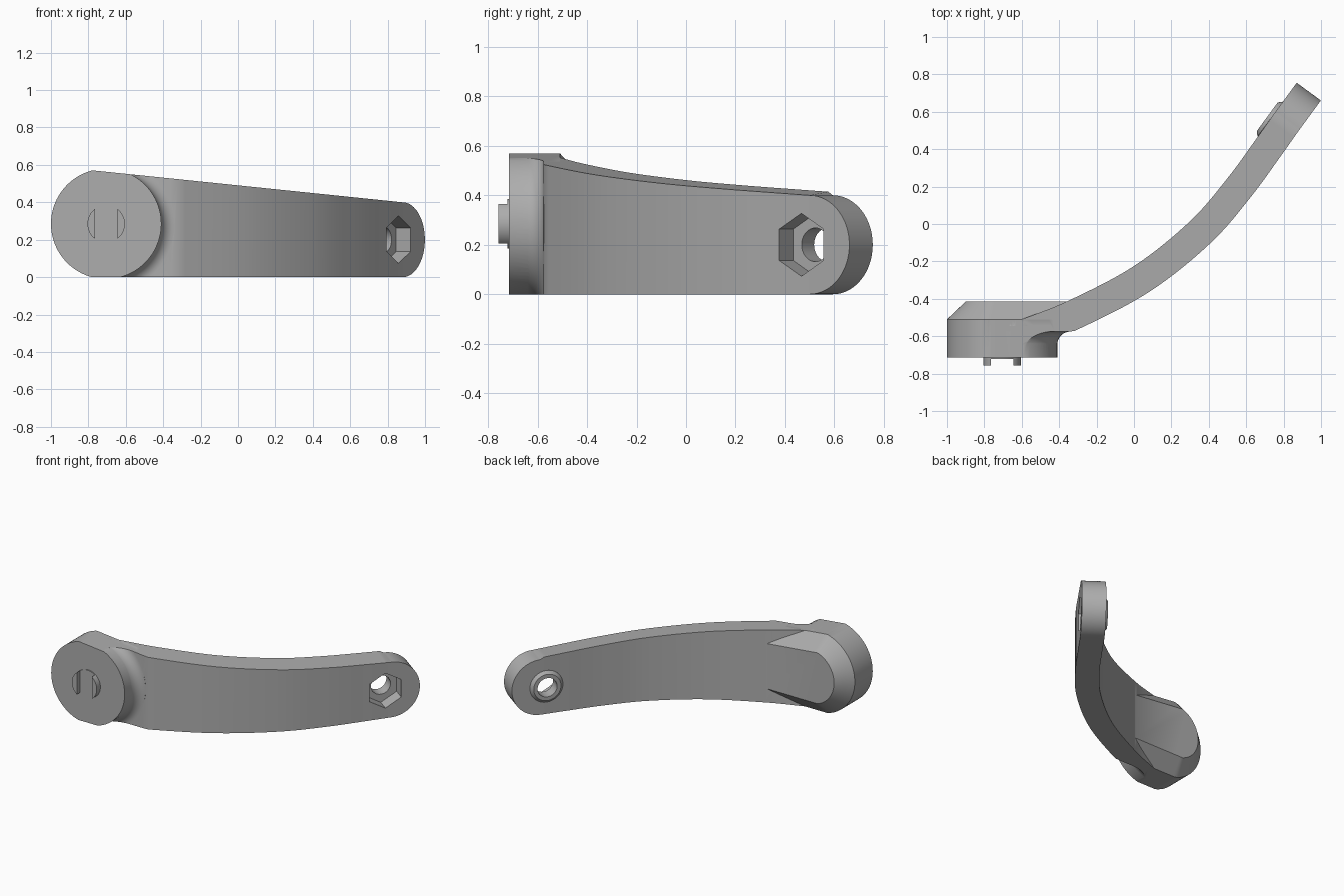
import bpy, bmesh
from math import sin, cos, pi, sqrt, acos
from mathutils import Vector

cube = bpy.data.objects.get("Cube")
if cube:
    bpy.data.objects.remove(cube, do_unlink=True)

grey = bpy.data.materials.new("plain grey")
grey.use_nodes = True
COLOR = (0.42, 0.42, 0.42, 1)
grey.diffuse_color = COLOR
grey.node_tree.nodes["Principled BSDF"].inputs["Base Color"].default_value = COLOR

HUB = Vector((-0.705, -0.715, 0.285))
HUB_R = 0.295
THICK = 0.16
FRONT_Y = -0.575
TIP = Vector((0.87, 0.755))          # back corner of the arm's end
ALONG = Vector((0.59, 0.807))        # direction of the arm's end
OUT = Vector((0.807, -0.59))         # front normal of the arm's end
TIP_R = 0.2


def top_z(x):
    """Height of the sloping upper edge."""
    return 0.40 - 0.103 * (x - 0.88)


def fit(p, inset=0.0):
    """Keep a point between the flat underside and the sloping top."""
    return Vector((p[0], p[1], min(max(p[2], inset), top_z(p[0]) - inset)))


def loft(name, rings, clip=False):
    """Skin a row of equal closed rings and cap both ends."""
    bm = bmesh.new()
    rows = [[bm.verts.new(p) for p in ring] for ring in rings]
    for a, b in zip(rows, rows[1:]):
        for i in range(len(a)):
            j = (i + 1) % len(a)
            bm.faces.new((a[i], a[j], b[j], b[i]))
    bm.faces.new(rows[0])
    bm.faces.new(rows[-1])
    if clip:
        for co, no in (((0, 0, 0), (0, 0, -1)), ((0, 0, top_z(0)), (0.103, 0, 1))):
            geom = bm.verts[:] + bm.edges[:] + bm.faces[:]
            bmesh.ops.bisect_plane(bm, geom=geom, plane_co=co, plane_no=no, clear_outer=True)
            bmesh.ops.holes_fill(bm, edges=[e for e in bm.edges if e.is_boundary])
    bmesh.ops.recalc_face_normals(bm, faces=bm.faces[:])
    mesh = bpy.data.meshes.new(name)
    bm.to_mesh(mesh)
    bm.free()
    mesh.materials.append(grey)
    ob = bpy.data.objects.new(name, mesh)
    bpy.context.collection.objects.link(ob)
    return ob


def turned(name, centre, axis, profile, n, phase=0.0, fitted=False):
    """Rings of (offset along a level axis, radius)."""
    ax = Vector((axis[0], axis[1], 0))
    u = Vector((-axis[1], axis[0], 0))
    rings = []
    for off, r in profile:
        ring = []
        for i in range(n):
            t = phase + 2 * pi * i / n
            p = centre + ax * off + u * (r * cos(t)) + Vector((0, 0, r * sin(t)))
            ring.append(fit(p) if fitted else p)
        rings.append(ring)
    return loft(name, rings)


def combine(target, other, operation):
    mod = target.modifiers.new("join", 'BOOLEAN')
    mod.operation = operation
    mod.solver = 'EXACT'
    mod.object = other
    bpy.context.view_layer.objects.active = target
    bpy.ops.object.modifier_apply(modifier=mod.name)
    bpy.data.objects.remove(other, do_unlink=True)


# Curved arm: smooth path of the back face, then the rounded end
root = Vector((-0.6, -0.51))
ctrl = [root * 2 - Vector((-0.35, -0.41)), root] + [Vector(p) for p in (
    (-0.35, -0.41), (0, -0.225), (0.3, 0.015), (0.5, 0.245), (0.65, 0.45))]
ctrl += [TIP - ALONG * TIP_R, TIP]
path = []
for a, b, c, d in zip(ctrl, ctrl[1:], ctrl[2:], ctrl[3:]):
    for i in range(8):
        t = i / 8
        path.append(0.5 * (2 * b + (c - a) * t + (2 * a - 5 * b + 4 * c - d) * t ** 2
                           + (3 * b - a - 3 * c + d) * t ** 3))


def section(back, front, half=None):
    ring = []
    for p in (back, front):
        lo, hi = (0, top_z(p.x)) if half is None else (TIP_R - half, TIP_R + half)
        pair = [(p.x, p.y, lo), (p.x, p.y, min(hi, top_z(p.x)))]
        ring += pair if p is back else pair[::-1]
    return ring


rings = [section(Vector((-0.7, -0.515)), Vector((-0.7, FRONT_Y)))]
for i, p in enumerate(path):
    tangent = (path[min(i + 1, len(path) - 1)] - path[max(i - 1, 0)]).normalized()
    front = p + Vector((tangent.y, -tangent.x)) * THICK
    front.y = max(front.y, FRONT_Y)
    rings.append(section(p, front))
for i in range(25):
    a = pi / 2 * i / 24
    p = TIP - ALONG * TIP_R * (1 - sin(a))
    rings.append(section(p, p + OUT * THICK, max(TIP_R * cos(a), 0.002)))
arm = loft("curved_arm", rings)

# Round hub, trimmed flat above and below
combine(arm, turned("hub", HUB, (0, -1), [(0, HUB_R), (-0.205, HUB_R)], 96, fitted=True), 'UNION')

# Fillet where the hub meets the front of the arm
R = 0.07
profile = [(0.2, FRONT_Y + 0.03), (0.2, FRONT_Y - R), (HUB_R - 0.001, FRONT_Y - R)]
profile += [(HUB_R + R - R * cos(pi / 2 * i / 8), FRONT_Y - R + R * sin(pi / 2 * i / 8))
            for i in range(1, 9)]
profile.append((HUB_R + R, FRONT_Y + 0.03))
rings = []
for i in range(41):
    t = (i / 20 - 1) * 1.45
    rings.append([(HUB.x + r * cos(t), y, HUB.z + r * sin(t)) for r, y in profile])
combine(arm, loft("hub_fillet", rings, clip=True), 'UNION')

# Chamfered block behind the hub, running into the arm
rings = []
for y, inset in ((-0.55, 0.01), (-0.51, 0.0), (-0.415, 0.1)):
    r = HUB_R - inset
    ring = [fit((-0.345, y, 1), inset)]
    for i in range(49):
        t = pi / 2 + pi * i / 48
        ring.append(fit((HUB.x + r * cos(t), y, HUB.z + r * sin(t)), inset))
    ring.append(fit((-0.345, y, -1), inset))
    rings.append(ring)
combine(arm, loft("back_block", rings), 'UNION')

# Raised collar, bolt hole and six-sided pocket at the arm's end
eye = TIP - ALONG * 0.24
eye = Vector((eye.x, eye.y, TIP_R))
combine(arm, turned("collar", eye, OUT, [(0.05, 0.115), (0, 0.115), (-0.02, 0.095)], 48), 'UNION')
combine(arm, turned("bolt_hole", eye, OUT, [(-0.1, 0.068), (0.3, 0.068)], 48), 'DIFFERENCE')
combine(arm, turned("nut_pocket", eye, OUT, [(THICK - 0.095, 0.127), (0.3, 0.127)], 6, pi / 2),
        'DIFFERENCE')

# Thin disc and two lugs on the hub face
parts = [arm, turned("hub_disc", HUB, (0, -1), [(-0.02, 0.1), (0.007, 0.1)], 48)]
span = acos(0.6)
for side, label in ((1, "left_lug"), (-1, "right_lug")):
    arc = [span * (i / 8 - 1) for i in range(17)]
    parts.append(loft(label, [[(HUB.x + side * 0.1 * cos(t), y, HUB.z + 0.1 * sin(t)) for t in arc]
                              for y in (-0.71, -0.757)]))

# Smooth curves, crisp edges
for ob in parts:
    bpy.ops.object.select_all(action='DESELECT')
    ob.select_set(True)
    bpy.context.view_layer.objects.active = ob
    bpy.ops.object.shade_smooth_by_angle(angle=0.5)
